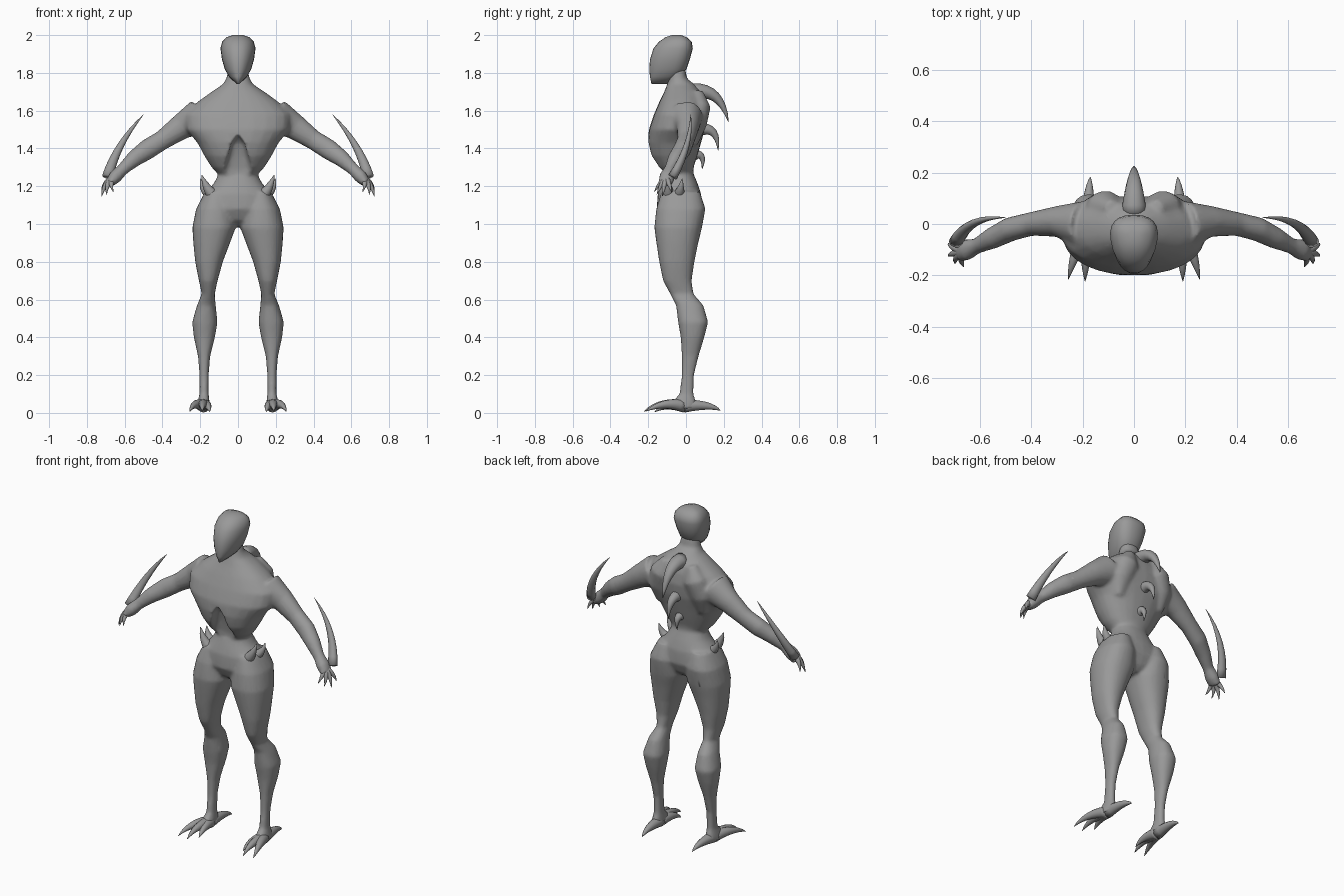
import bpy, bmesh
from math import cos, sin, pi, copysign
from mathutils import Vector

X, Y = Vector((1, 0, 0)), Vector((0, 1, 0))
SEGMENTS = 24

default = bpy.data.objects.get("Cube")
if default:
    bpy.data.objects.remove(default)

grey = bpy.data.materials.new("hide_grey")
grey.use_nodes = True
colour = (0.32, 0.32, 0.32, 1)
grey.diffuse_color = colour
for node in grey.node_tree.nodes:
    if node.type == "BSDF_PRINCIPLED":
        node.inputs["Base Color"].default_value = colour


def skin_rings(bm, rings):
    """Join matching rings of points into one closed shell."""
    loops = [[bm.verts.new(p) for p in ring] for ring in rings]
    count = len(loops[0])
    for a, b in zip(loops, loops[1:]):
        for i in range(count):
            j = (i + 1) % count
            bm.faces.new((a[i], a[j], b[j], b[i]))
    bm.faces.new(loops[0][::-1])
    bm.faces.new(loops[-1])


def stack(bm, sections, side=1, power=0.9, egg=0):
    """Horizontal sections, each z, x range, y range; egg narrows the front."""
    rings = []
    for z, x0, x1, y0, y1 in sections:
        ring = []
        for i in range(SEGMENTS):
            a = 2 * pi * i / SEGMENTS
            c = copysign(abs(cos(a)) ** power, cos(a))
            s = copysign(abs(sin(a)) ** power, sin(a))
            x = (x0 + x1) / 2 + (x1 - x0) / 2 * c * (1 + egg * s)
            ring.append((side * x, (y0 + y1) / 2 + (y1 - y0) / 2 * s, z))
        rings.append(ring)
    skin_rings(bm, rings)


def tube(bm, path, radii, ref, side=1, segments=SEGMENTS):
    """Elliptical sections square to a path."""
    pts = [Vector(p) for p in path]
    rings = []
    for i, (p, (ru, rv)) in enumerate(zip(pts, radii)):
        t = (pts[min(i + 1, len(pts) - 1)] - pts[max(i - 1, 0)]).normalized()
        u = t.cross(ref).normalized()
        v = u.cross(t)
        ring = []
        for k in range(segments):
            a = 2 * pi * k / segments
            q = p + u * ru * cos(a) + v * rv * sin(a)
            ring.append((side * q.x, q.y, q.z))
        rings.append(ring)
    skin_rings(bm, rings)


def make(name, bm, mirror=False):
    bmesh.ops.recalc_face_normals(bm, faces=bm.faces)
    mesh = bpy.data.meshes.new(name)
    bm.to_mesh(mesh)
    bm.free()
    mesh.materials.append(grey)
    for face in mesh.polygons:
        face.use_smooth = True
    obj = bpy.data.objects.new(name, mesh)
    bpy.context.scene.collection.objects.link(obj)
    if mirror:
        obj.modifiers.new("both_sides", "MIRROR").use_mirror_merge = False
    return obj


def claw(name, start, bend, tip, ru, rv, ref, mirror=True):
    """Curved spike that tapers to a point."""
    a, b, c = Vector(start), Vector(bend), Vector(tip)
    ts = [i / 8 for i in range(9)]
    path = [a * (1 - t) ** 2 + b * 2 * t * (1 - t) + c * t * t for t in ts]
    taper = [max(0.03, (1 - t) ** 0.75) for t in ts]
    bm = bmesh.new()
    tube(bm, path, [(ru * k, rv * k) for k in taper], ref, segments=12)
    return make(name, bm, mirror)


# Body: neck and ribcage, waist and pelvis, limbs
bm = bmesh.new()
ribs = [(1.83, .05, -.08, -.005), (1.77, .062, -.09, .005), (1.74, .08, -.1, .045),
        (1.7, .14, -.115, .08), (1.65, .21, -.14, .1), (1.58, .28, -.17, .11),
        (1.5, .275, -.197, .1), (1.43, .215, -.202, .08), (1.36, .178, -.188, .06),
        (1.3, .14, -.155, .04), (1.26, .1, -.12, .03)]
hips = [(1.42, .09, -.12, .05), (1.33, .1, -.11, .045), (1.27, .102, -.11, .038),
        (1.22, .125, -.13, .06), (1.16, .175, -.15, .08), (1.08, .19, -.155, .085),
        (1.02, .1, -.125, .06), (.99, .03, -.08, .03)]
for part in (ribs, hips):
    stack(bm, [(z, -w, w, y0, y1) for z, w, y0, y1 in part])

leg = [(1.17, .05, .175, -.13, .075), (1.08, .02, .222, -.158, .103),
       (.98, .012, .242, -.168, .085), (.9, .042, .237, -.157, .065),
       (.8, .08, .227, -.142, .045), (.7, .108, .207, -.122, .03),
       (.63, .123, .192, -.085, .04), (.57, .118, .217, -.053, .092),
       (.48, .108, .243, -.042, .118), (.4, .122, .234, -.028, .097),
       (.3, .147, .212, -.023, .067), (.2, .155, .204, -.023, .043),
       (.1, .155, .204, -.035, .04), (.055, .15, .215, -.08, .055),
       (.02, .15, .22, -.08, .05)]
arm = [(.2, 0, 1.57), (.3, .01, 1.515), (.4, 0, 1.445), (.48, -.02, 1.395),
       (.55, -.055, 1.345), (.61, -.085, 1.29), (.65, -.1, 1.25), (.68, -.11, 1.215)]
arm_radii = [(.095, .09), (.068, .06), (.052, .046), (.054, .047),
             (.044, .042), (.032, .03), (.036, .042), (.024, .038)]
blade_bone = [(.08, .06, 1.7), (.11, .07, 1.62), (.14, .055, 1.53), (.14, .03, 1.42)]
for side in (1, -1):
    stack(bm, leg, side)
    tube(bm, arm, arm_radii, Y, side)
    tube(bm, blade_bone, [(.03, .03), (.07, .06), (.07, .055), (.03, .03)], Y, side)
body = make("body", bm)

# Arched hollow under the ribs
bm = bmesh.new()
hollow = [(1.47, .006, -.18), (1.43, .035, -.145), (1.36, .055, -.125),
          (1.29, .08, -.112), (1.25, .095, -.112)]
stack(bm, [(z, -w, w, -.3, back) for z, w, back in hollow], power=.5)
cutter = make("hollow_cutter", bm)
cutter.hide_render = True


def fuse(obj):
    remesh = obj.modifiers.new("fuse", "REMESH")
    remesh.mode = "VOXEL"
    remesh.voxel_size = .009
    remesh.use_smooth_shade = True


fuse(body)
cut = body.modifiers.new("hollow", "BOOLEAN")
cut.operation, cut.solver, cut.object = "DIFFERENCE", "EXACT", cutter
fuse(body)
soften = body.modifiers.new("soften", "SMOOTH")
soften.factor, soften.iterations = .5, 5
body.modifiers.new("lighten", "DECIMATE").ratio = .35
graph = bpy.context.evaluated_depsgraph_get()
fused = bpy.data.meshes.new_from_object(body.evaluated_get(graph))
body.modifiers.clear()
body.data = fused
fused.materials.clear()
fused.materials.append(grey)
for face in fused.polygons:
    face.use_smooth = True
    face.material_index = 0
bpy.data.objects.remove(cutter)

# Head: smooth wedge with a pointed chin
bm = bmesh.new()
skull = [(1.742, .008, -.183, -.1), (1.78, .046, -.191, -.04), (1.82, .068, -.194, .003),
         (1.87, .082, -.191, .02), (1.93, .09, -.172, .036), (1.965, .081, -.143, .03),
         (1.988, .06, -.11, .005), (2, .025, -.075, -.025)]
stack(bm, [(z, -w, w, y0, y1) for z, w, y0, y1 in skull], power=.85, egg=.2)
make("head", bm)

# Spines down the back
claw("upper_spine", (0, .04, 1.7), (0, .18, 1.725), (0, .225, 1.54), .045, .05, X, False)
claw("middle_spine", (0, .07, 1.5), (0, .17, 1.52), (0, .17, 1.39), .035, .035, X, False)
claw("lower_spine", (0, .03, 1.36), (0, .105, 1.39), (0, .085, 1.29), .03, .03, X, False)

# Forearm blades
claw("forearm_blade", (.69, -.07, 1.25), (.645, .03, 1.42), (.5, .025, 1.58), .03, .025, Y)

# Fingers
palm = Vector((.66, -.105, 1.24))
for name, tip in (("thumb", (.66, -.168, 1.17)), ("inner_finger", (.695, -.155, 1.155)),
                  ("middle_finger", (.722, -.125, 1.145)), ("outer_finger", (.722, -.075, 1.165))):
    tip = Vector(tip)
    claw(name, palm, (palm + tip) / 2 + Vector((.022, 0, .02)), tip, .022, .02, Y)

# Hip spikes
claw("front_hip_spike", (.13, -.09, 1.15), (.17, -.1, 1.19), (.192, -.09, 1.26), .035, .035, Y)
claw("rear_hip_spike", (.13, -.04, 1.15), (.19, -.03, 1.17), (.198, -.02, 1.24), .035, .035, Y)

# Toes and heel spur
for name, bend, tip in (("inner_toe", (.155, -.11, .055), (.15, -.165, .005)),
                        ("middle_toe", (.188, -.14, .065), (.19, -.222, .008)),
                        ("outer_toe", (.235, -.12, .065), (.255, -.215, .008)),
                        ("heel_spur", (.175, .13, .05), (.17, .183, .012))):
    claw(name, (.182, -.01, .036), bend, tip, .034, .034, X)
